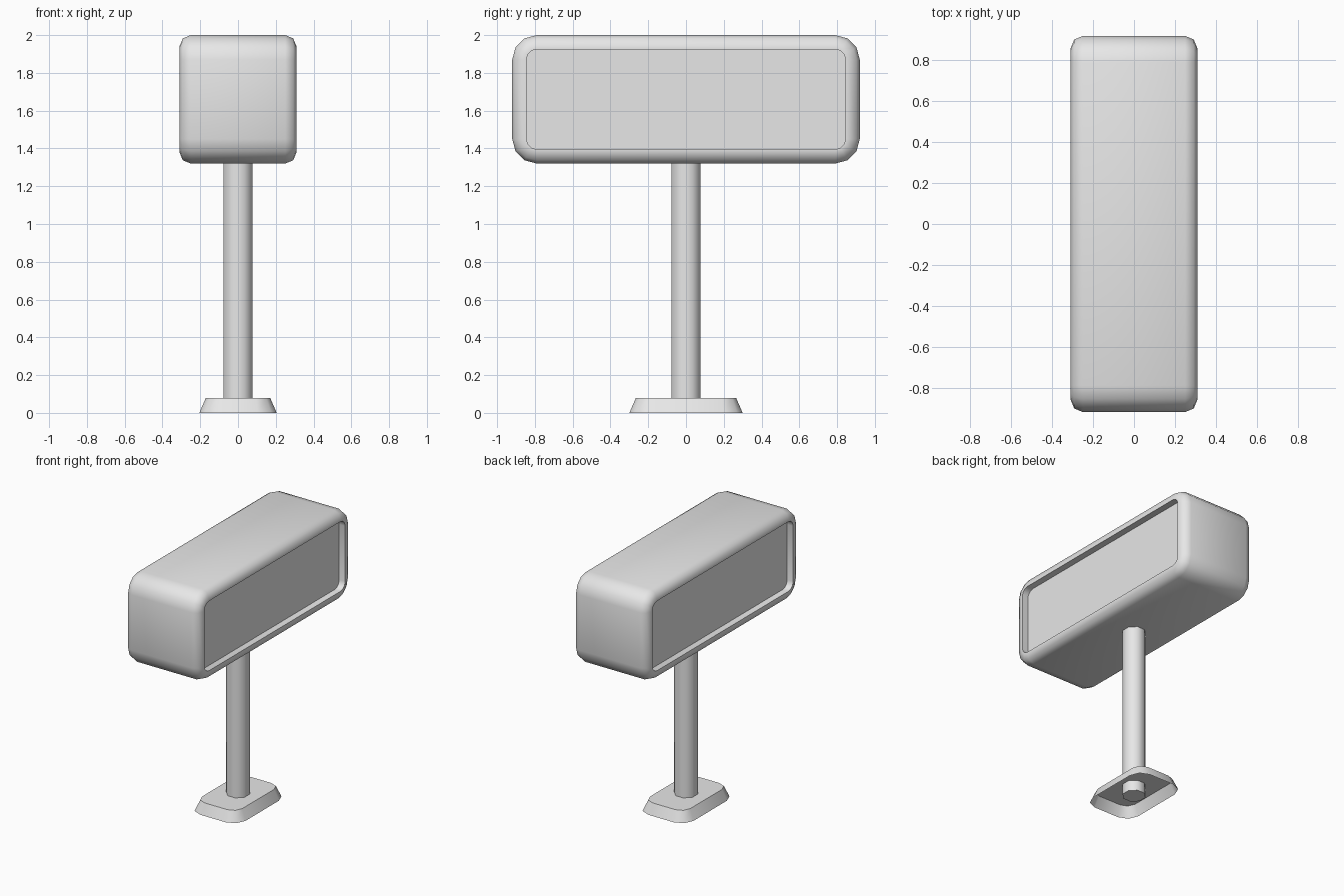
import bpy, bmesh
from math import sin, cos, pi, radians

cube = bpy.data.objects.get("Cube")
if cube:
    bpy.data.objects.remove(cube, do_unlink=True)

grey = bpy.data.materials.new("light grey")
grey.use_nodes = True
grey.diffuse_color = (0.8, 0.8, 0.8, 1)
grey.node_tree.nodes["Principled BSDF"].inputs["Base Color"].default_value = (0.8, 0.8, 0.8, 1)


def rounded_rect(a, b, r, segments):
    """Outline with half sizes a, b and corner radius r."""
    points = []
    for k, (sx, sy) in enumerate([(1, 1), (-1, 1), (-1, -1), (1, -1)]):
        for i in range(segments + 1):
            t = (k + i / segments) * pi / 2
            points.append((sx * (a - r) + r * cos(t), sy * (b - r) + r * sin(t)))
    return points


def loft(name, rings, cap_start, cap_end, angle):
    """Skin a row of matching outlines, with optional end caps."""
    bm = bmesh.new()
    loops = [[bm.verts.new(p) for p in ring] for ring in rings]
    for low, high in zip(loops, loops[1:]):
        for i in range(len(low)):
            j = (i + 1) % len(low)
            bm.faces.new((low[i], low[j], high[j], high[i]))
    if cap_start:
        bm.faces.new(loops[0][::-1])
    if cap_end:
        bm.faces.new(loops[-1])
    mesh = bpy.data.meshes.new(name)
    bm.to_mesh(mesh)
    bm.free()
    mesh.materials.append(grey)
    obj = bpy.data.objects.new(name, mesh)
    bpy.context.collection.objects.link(obj)
    bpy.ops.object.select_all(action='DESELECT')
    obj.select_set(True)
    bpy.context.view_layer.objects.active = obj
    bpy.ops.object.shade_smooth_by_angle(angle=radians(angle))


# Sign box: rounded edges, with a recessed panel on each long side
def box_ring(x, inset):
    outline = rounded_rect(0.92 - inset, 0.34 - inset, 0.13 - inset, 3)
    return [(x, y, z + 1.66) for y, z in outline]


bevel = 0.06
half = [(0.26, 0.075), (0.31, 0.075)]
for i in range(3):
    t = i / 2 * pi / 2
    half.append((0.31 - bevel * (1 - cos(t)), bevel * (1 - sin(t))))
section = [(-x, inset) for x, inset in half] + half[::-1]
loft("sign_box", [box_ring(x, inset) for x, inset in section], True, True, 50)

# Octagonal pole, running down through the base
side = 0.077
pole = rounded_rect(side, side, 0.045, 1)
loft("pole", [[(x, y, z) for x, y in pole] for z in (0, 1.34)], True, True, 50)

# Sloped foot, open underneath
foot = [(0.205, 0.3, 0.1, 0), (0.17, 0.265, 0.075, 0.08)]
loft("foot", [[(x, y, z) for x, y in rounded_rect(a, b, r, 2)] for a, b, r, z in foot],
     False, True, 50)
